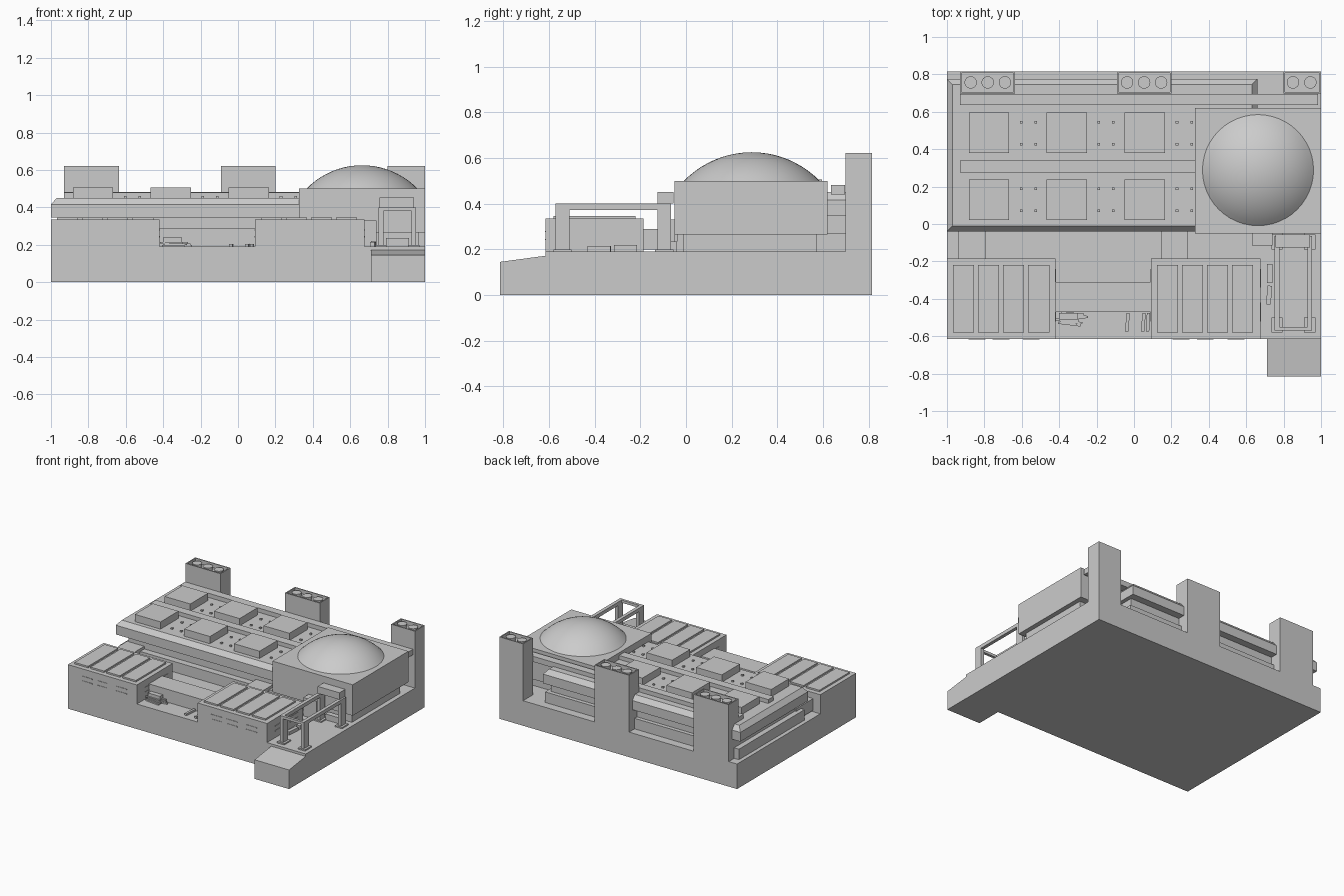
import bpy, bmesh, math, random

if "Cube" in bpy.data.objects:
    bpy.data.objects.remove(bpy.data.objects["Cube"])
random.seed(4)


def mesh_object(name, bm):
    bmesh.ops.recalc_face_normals(bm, faces=bm.faces)
    me = bpy.data.meshes.new(name)
    bm.to_mesh(me)
    bm.free()
    ob = bpy.data.objects.new(name, me)
    bpy.context.collection.objects.link(ob)
    return ob


def box(name, x, y, z, inset=0.0, spin=0.0):
    """Box from ranges; inset shrinks the top, spin turns about z."""
    bm = bmesh.new()
    cx, cy = sum(x) / 2, sum(y) / 2
    hx, hy = (x[1] - x[0]) / 2, (y[1] - y[0]) / 2
    bmesh.ops.create_cube(bm, size=2)
    for v in bm.verts:
        k = inset if v.co.z > 0 else 0
        v.co.x *= (hx - k)
        v.co.y *= (hy - k)
        v.co.z = z[1] if v.co.z > 0 else z[0]
    ob = mesh_object(name, bm)
    ob.location = (cx, cy, 0)
    ob.rotation_euler.z = spin
    return ob


def extrude_x(name, profile, x):
    """Prism of a y-z profile along x."""
    bm = bmesh.new()
    f = bm.faces.new([bm.verts.new((x[0], p[0], p[1])) for p in profile])
    r = bmesh.ops.extrude_face_region(bm, geom=[f])
    for v in r["geom"]:
        if isinstance(v, bmesh.types.BMVert):
            v.co.x = x[1]
    return mesh_object(name, bm)


def cylinder(name, x, y, z, r, sides=24):
    bm = bmesh.new()
    bmesh.ops.create_cone(bm, cap_ends=True, segments=sides, radius1=r, radius2=r, depth=z[1] - z[0])
    ob = mesh_object(name, bm)
    ob.location = (x, y, sum(z) / 2)
    for p in ob.data.polygons:
        p.use_smooth = len(p.vertices) == 4
    return ob


# base slab and entry ramp
box("base_slab", (-1, 1), (-.615, .815), (0, .19))
extrude_x("entry_ramp", [(-.815, 0), (-.615, 0), (-.615, .172), (-.815, .145)], (.71, 1))

# main hall: stepped walls, thick roof slab with sloped rim
box("hall_lower_wall", (-.97, .66), (-.04, .75), (.19, .27))
box("hall_upper_wall", (-.93, .63), (.01, .72), (.27, .35))
box("hall_roof_slab", (-1, .66), (-.04, .775), (.345, .415))
box("hall_roof_rim", (-1, .66), (-.04, .775), (.415, .45), .03)
box("roof_centre_beam", (-.93, .325), (.275, .34), (.44, .48))
box("roof_rear_beam", (-.93, .985), (.635, .695), (.44, .482))

# roof units with small vents beside them
for x in (-.775, -.36, .058):
    for y in (.13, .487):
        box("roof_unit", (x - .108, x + .108), (y - .108, y + .108), (.44, .505))
        for dx in (.172, .25):
            for dy in (-.06, .058):
                cx, cy = x + dx, y + dy
                box("roof_vent", (cx - .007, cx + .007), (cy - .007, cy + .007), (.44, .46))

# dome building
box("dome_house_foot", (.37, .965), (-.01, .57), (.19, .27))
box("dome_house", (.325, 1), (-.05, .62), (.265, .5))
a, h = .297, .125
R = (a * a + h * h) / (2 * h)
rim = math.asin(a / R)
bm = bmesh.new()
N, M = 48, 10
top = bm.verts.new((0, 0, h))
prev = None
for i in range(1, M + 1):
    t = rim * i / M
    ring = [bm.verts.new((R * math.sin(t) * math.cos(2 * math.pi * j / N),
                          R * math.sin(t) * math.sin(2 * math.pi * j / N),
                          R * math.cos(t) - R + h)) for j in range(N)]
    for j in range(N):
        k = (j + 1) % N
        bm.faces.new((top, ring[j], ring[k]) if prev is None else (prev[j], ring[j], ring[k], prev[k]))
    prev = ring
bm.faces.new(prev)
for f in bm.faces:
    f.smooth = len(f.verts) < 5
dome = mesh_object("dome", bm)
dome.location = (.663, .288, .5)

# rear exhaust towers: hollow top holding pipes
for x0, x1, pipes in ((-.93, -.635, (-.873, -.782, -.69)),
                      (-.092, .2, (-.037, .054, .145)),
                      (.8, 1, (.85, .943))):
    y0, y1, w = .697, .815, .008
    box("tower_body", (x0, x1), (y0, y1), (.19, .59))
    for y in ((y0, y0 + w), (y1 - w, y1)):
        box("tower_rim_long", (x0, x1), y, (.585, .622))
    for x in ((x0, x0 + w), (x1 - w, x1)):
        box("tower_rim_short", x, (y0, y1), (.585, .622))
    for x in pipes:
        cylinder("tower_pipe", x, .757, (.585, .618), .033)

# front blocks: roof panels, louvres, ducts to the hall
for x0, x1 in ((-1, -.42), (.09, .675)):
    box("front_block", (x0, x1), (-.615, -.185), (.19, .335))
    for i in range(4):
        px = x0 + .032 + i * .134
        box("roof_panel", (px, px + .113), (-.58, -.22), (.33, .347))
    for z in (.24, .275):
        for i in (0.2, 0.42, 0.7):
            lx = x0 + i * (x1 - x0)
            box("front_louvre", (lx, lx + .09), (-.618, -.61), (z, z + .006))
        for y in (-.52, -.34):
            for ex in (x0, x1):
                if ex > -.99:
                    box("side_louvre", (ex - .003, ex + .003), (y, y + .1), (z, z + .006))
for x in (-.94, .145):
    box("duct", (x, x + .145), (-.19, .02), (.2, .29))

# courtyard link and loose planks
box("courtyard_link", (-.43, .1), (-.47, -.31), (.19, .288))
for i in range(6):
    x, y = -.33 + random.uniform(-.03, .03), -.535 + .011 * i
    z = .19 + .008 * (i % 3)
    box("plank", (x - .06, x + .06), (y - .006, y + .006), (z, z + .01), 0, random.uniform(-.15, .15))
box("crate", (-.4, -.3), (-.51, -.475), (.19, .24))
for x in (-.035, .05, .075):
    box("plank_across", (x - .009, x + .009), (-.575, -.475), (.19, .205), 0, random.uniform(-.1, .1))

# gate frame over the entry
for x in (.765, .94):
    for y0, y1 in ((-.57, -.51), (-.125, -.065)):
        box("gate_post", (x - .013, x + .013), (y0, y1), (.19, .4))
        box("gate_foot", (x - .03, x + .03), (y0 - .01, y1 + .01), (.188, .2))
    box("gate_rail", (x - .013, x + .013), (-.57, -.065), (.373, .4))
box("gate_front_beam", (.752, .953), (-.57, -.55), (.38, .4))
box("gate_header", (.757, .94), (-.125, -.055), (.4, .452))
box("gate_door", (.79, .915), (-.08, -.04), (.19, .235))
box("gate_side_cabinet", (.63, .74), (-.115, -.05), (.19, .33))

# small equipment beside the gate
box("equipment_box", (.71, .74), (-.315, -.215), (.19, .22))
box("equipment_plank", (.71, .735), (-.43, -.33), (.19, .215), 0, -.08)
